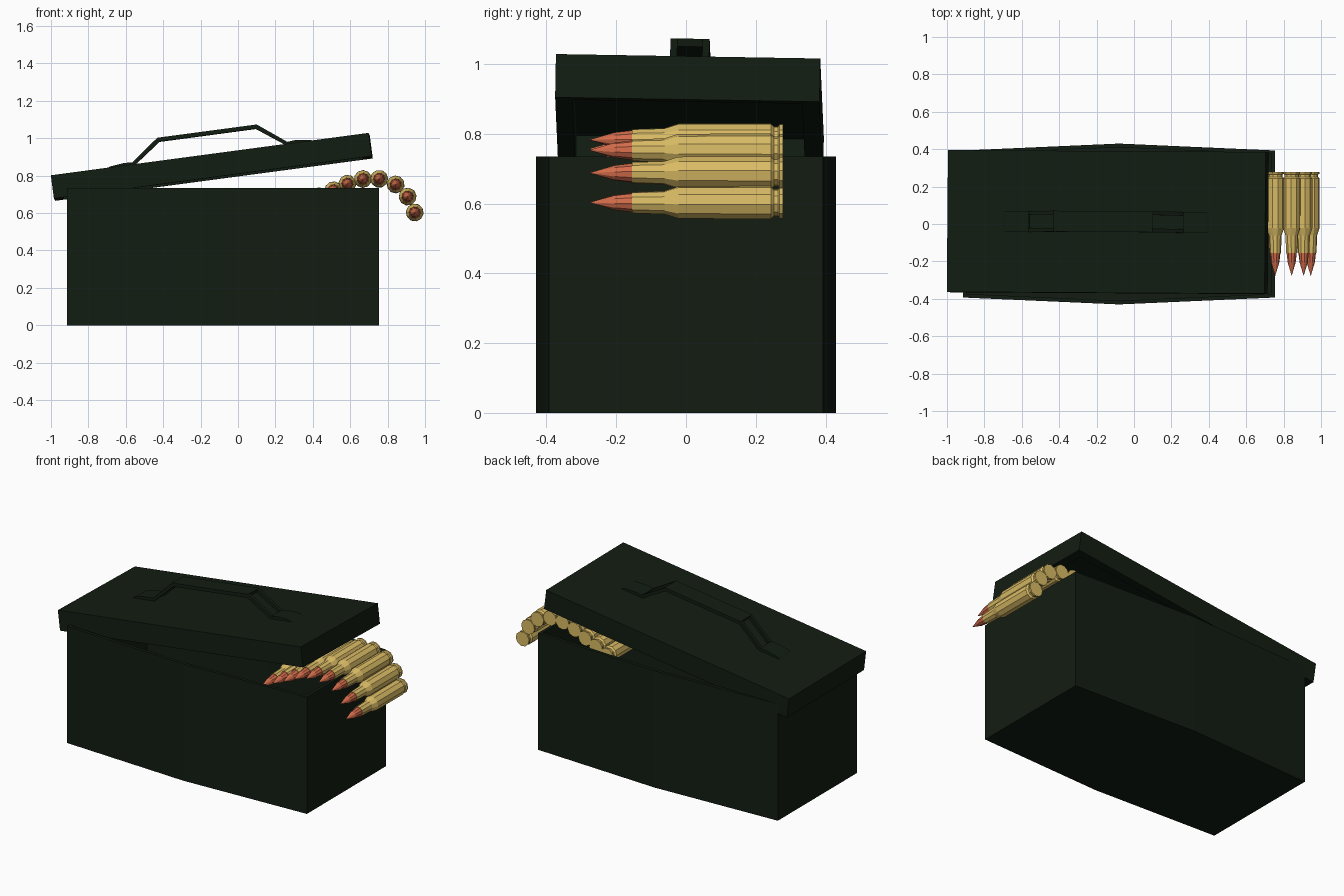
import bpy, bmesh, math
from mathutils import Matrix, Vector, Euler

if "Cube" in bpy.data.objects:
    bpy.data.objects.remove(bpy.data.objects["Cube"])


def material(name, rgb):
    m = bpy.data.materials.new(name)
    m.diffuse_color = (*rgb, 1)
    m.use_nodes = True
    m.node_tree.nodes["Principled BSDF"].inputs["Base Color"].default_value = m.diffuse_color
    return m


GREEN = material("dark_green", (0.006, 0.012, 0.006))
BRASS = material("brass", (0.70, 0.50, 0.13))
COPPER = material("copper", (0.65, 0.15, 0.07))


def finish(bm, name, mats, matrix=Matrix()):
    bmesh.ops.recalc_face_normals(bm, faces=bm.faces[:])
    me = bpy.data.meshes.new(name)
    bm.to_mesh(me)
    bm.free()
    for m in mats:
        me.materials.append(m)
    ob = bpy.data.objects.new(name, me)
    bpy.context.collection.objects.link(ob)
    ob.matrix_world = matrix
    return ob


def open_box(outline, height, wall, floor):
    """Hollow tray, open at the top, from an outline in the xy plane."""
    bm = bmesh.new()
    base = bm.faces.new([bm.verts.new((x, y, 0)) for x, y in outline])
    ext = bmesh.ops.extrude_face_region(bm, geom=[base])["geom"]
    bmesh.ops.translate(bm, vec=(0, 0, height),
                        verts=[g for g in ext if isinstance(g, bmesh.types.BMVert)])
    top = [g for g in ext if isinstance(g, bmesh.types.BMFace)][0]
    bmesh.ops.recalc_face_normals(bm, faces=bm.faces[:])
    bmesh.ops.inset_region(bm, faces=[top], thickness=wall, use_even_offset=True)
    inner = bmesh.ops.extrude_discrete_faces(bm, faces=[top])["faces"][0]
    bmesh.ops.translate(bm, vec=(0, 0, floor - height), verts=inner.verts[:])
    return bm


def prism(bm, profile, y0, y1):
    """Solid from an xz profile, spanning y0 to y1."""
    a = [bm.verts.new((x, y0, z)) for x, z in profile]
    b = [bm.verts.new((x, y1, z)) for x, z in profile]
    bm.faces.new(a)
    bm.faces.new(b)
    for i in range(len(a)):
        j = (i + 1) % len(a)
        bm.faces.new((a[i], a[j], b[j], b[i]))


# Box with slightly bulging long sides
outline = [(-0.915, -0.393), (-0.08, -0.43), (0.755, -0.393),
           (0.755, 0.393), (-0.08, 0.43), (-0.915, 0.393)]
finish(open_box(outline, 0.735, 0.02, 0.02), "ammo_box", [GREEN])

# Lid, hollow underneath, resting ajar
lid_matrix = Matrix.Translation((-0.14, 0.01, 0.847)) @ \
    Euler((-0.017, -math.radians(7.6), -0.006)).to_matrix().to_4x4()
hx, hy, hz = 0.857, 0.379, 0.0625
bm = open_box([(-hx, -hy), (hx, -hy), (hx, hy), (-hx, hy)], 2 * hz, 0.05, 0.012)
bm.transform(Matrix.Translation((0, 0, hz)) @ Matrix.Rotation(math.pi, 4, 'X'))
finish(bm, "lid", [GREEN], lid_matrix)

# Carry handle: flat grip, split risers and end plates
bm = bmesh.new()
w = 0.056
prism(bm, [(-0.268, 0.192), (0.268, 0.192), (0.26, 0.17), (-0.26, 0.17)], -w, w)
for s in (-1, 1):
    riser = [(s * 0.268, 0.192), (s * 0.26, 0.17), (s * 0.412, 0.06), (s * 0.442, 0.06)]
    for y0, y1 in ((-w, -w + 0.02), (w - 0.02, w)):
        prism(bm, riser, y0, y1)
    prism(bm, [(s * 0.565, 0.06), (s * 0.54, 0.073), (s * 0.46, 0.082),
               (s * 0.415, 0.078), (s * 0.415, 0.06)], -w, w)
finish(bm, "handle", [GREEN], lid_matrix)

# Cartridge: turned profile (y, radius) from base to tip
PROFILE = [(0.278, 0.0), (0.278, 0.046), (0.268, 0.046), (0.264, 0.039),
           (0.252, 0.039), (0.243, 0.048), (-0.022, 0.047), (-0.062, 0.034),
           (-0.155, 0.031), (-0.155, 0.028), (-0.205, 0.022), (-0.278, 0.0)]
TIP_START = 8
SIDES = 10


def cartridge(name, x, z, spin):
    bm = bmesh.new()
    rings = []
    for y, r in PROFILE:
        if r == 0:
            rings.append([bm.verts.new((0, y, 0))] * SIDES)
        else:
            rings.append([bm.verts.new((r * math.cos(t), y, r * math.sin(t)))
                          for t in (2 * math.pi * i / SIDES for i in range(SIDES))])
    for k in range(len(rings) - 1):
        for i in range(SIDES):
            j = (i + 1) % SIDES
            quad = [rings[k][i], rings[k][j], rings[k + 1][j], rings[k + 1][i]]
            f = bm.faces.new(list(dict.fromkeys(quad)))
            f.material_index = int(k >= TIP_START)
    finish(bm, name, [BRASS, COPPER],
           Matrix.Translation((x, 0, z)) @ Matrix.Rotation(spin, 4, 'Y'))


# Belt of rounds spilling over the end wall
BELT = [(0.36, 0.655), (0.435, 0.69), (0.51, 0.722), (0.585, 0.757), (0.668, 0.782),
        (0.755, 0.783), (0.843, 0.753), (0.907, 0.688), (0.945, 0.603)]
for n, (x, z) in enumerate(BELT):
    cartridge(f"cartridge_{n + 1}", x, z, 0.25 * n)
